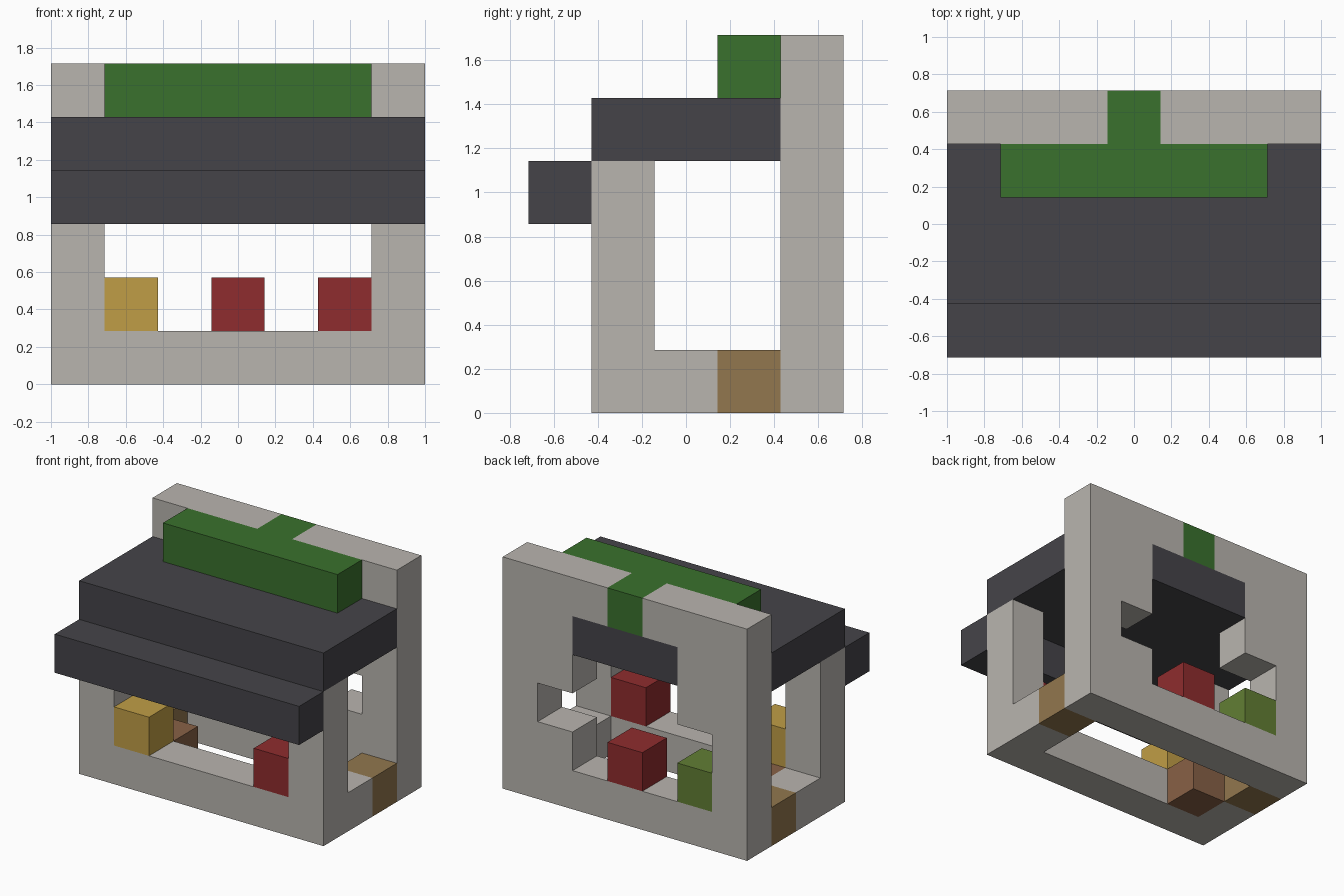
import bpy
import bmesh
from itertools import product
from mathutils import Vector

if "Cube" in bpy.data.objects:
    bpy.data.objects.remove(bpy.data.objects["Cube"], do_unlink=True)

UNIT = 2 / 7                       # side of one block
ORIGIN = Vector((-3.5, -2.5, 0))   # grid corner, in blocks


def material(name, rgb):
    linear = [((c / 255 + 0.055) / 1.055) ** 2.4 for c in rgb] + [1.0]
    mat = bpy.data.materials.new(name)
    mat.use_nodes = True
    mat.diffuse_color = linear
    mat.node_tree.nodes["Principled BSDF"].inputs["Base Color"].default_value = linear
    return mat


def block(xs, ys, zs):
    """All grid cells in inclusive ranges of columns, rows and layers."""
    return set(product(*(range(a, b + 1) for a, b in (xs, ys, zs))))


def build(name, cells, mat):
    """Make one clean solid from grid cells, keeping only its outer skin."""
    bm = bmesh.new()
    for cell in cells:
        for axis, side in product(range(3), (0, 1)):
            neighbour = list(cell)
            neighbour[axis] += 2 * side - 1
            if tuple(neighbour) in cells:
                continue
            corners = []
            for du, dv in ((0, 0), (1, 0), (1, 1), (0, 1)):
                p = Vector(cell)
                p[axis] += side
                p[(axis + 1) % 3] += du
                p[(axis + 2) % 3] += dv
                corners.append(bm.verts.new((p + ORIGIN) * UNIT))
            bm.faces.new(corners if side else corners[::-1])
    bmesh.ops.remove_doubles(bm, verts=bm.verts, dist=0.001)
    bmesh.ops.dissolve_limit(bm, angle_limit=0.01, verts=bm.verts, edges=bm.edges)
    mesh = bpy.data.meshes.new(name)
    bm.to_mesh(mesh)
    bm.free()
    mesh.materials.append(mat)
    obj = bpy.data.objects.new(name, mesh)
    bpy.context.collection.objects.link(obj)
    return obj


stone = material("pale stone", (185, 181, 175))
slate = material("dark slate", (69, 68, 73))
green = material("leaf green", (58, 113, 45))
red = material("red", (143, 44, 46))
yellow = material("mustard yellow", (192, 158, 70))
tan = material("tan wood", (146, 119, 78))
brown = material("brown wood", (136, 97, 70))
olive = material("olive green", (98, 126, 52))

# Front counter with corner posts and short side sills
front = block((0, 6), (1, 1), (0, 0))
for x in (0, 6):
    front |= block((x, x), (1, 1), (0, 3)) | block((x, x), (2, 2), (0, 0))
build("front_counter", front, stone)

# Back wall with a stepped window and a notch for the sign
back = block((0, 6), (4, 4), (0, 5))
back -= block((2, 4), (4, 4), (1, 4))
back -= block((1, 5), (4, 4), (2, 2))
back -= {(1, 4, 1), (3, 4, 5)}
build("back_wall", back, stone)

# Roof and lower awning
build("roof", block((0, 6), (1, 3), (4, 4)) | block((2, 4), (4, 4), (4, 4)), slate)
build("awning", block((0, 6), (0, 0), (3, 3)), slate)

# Sign board on the roof
build("roof_sign", block((1, 5), (3, 3), (5, 5)) | {(3, 4, 5)}, green)

# Side thresholds
for side, x in (("right", 0), ("left", 6)):
    build(side + "_threshold", {(x, 3, 0)}, tan)

# Goods on display
build("step_stool", {(1, 2, 0)}, brown)
build("yellow_crate", {(1, 1, 1)}, yellow)
build("front_red_crate", {(5, 1, 1)}, red)
build("back_red_crate", {(3, 4, 1)}, red)
build("olive_crate", {(1, 4, 1)}, olive)
